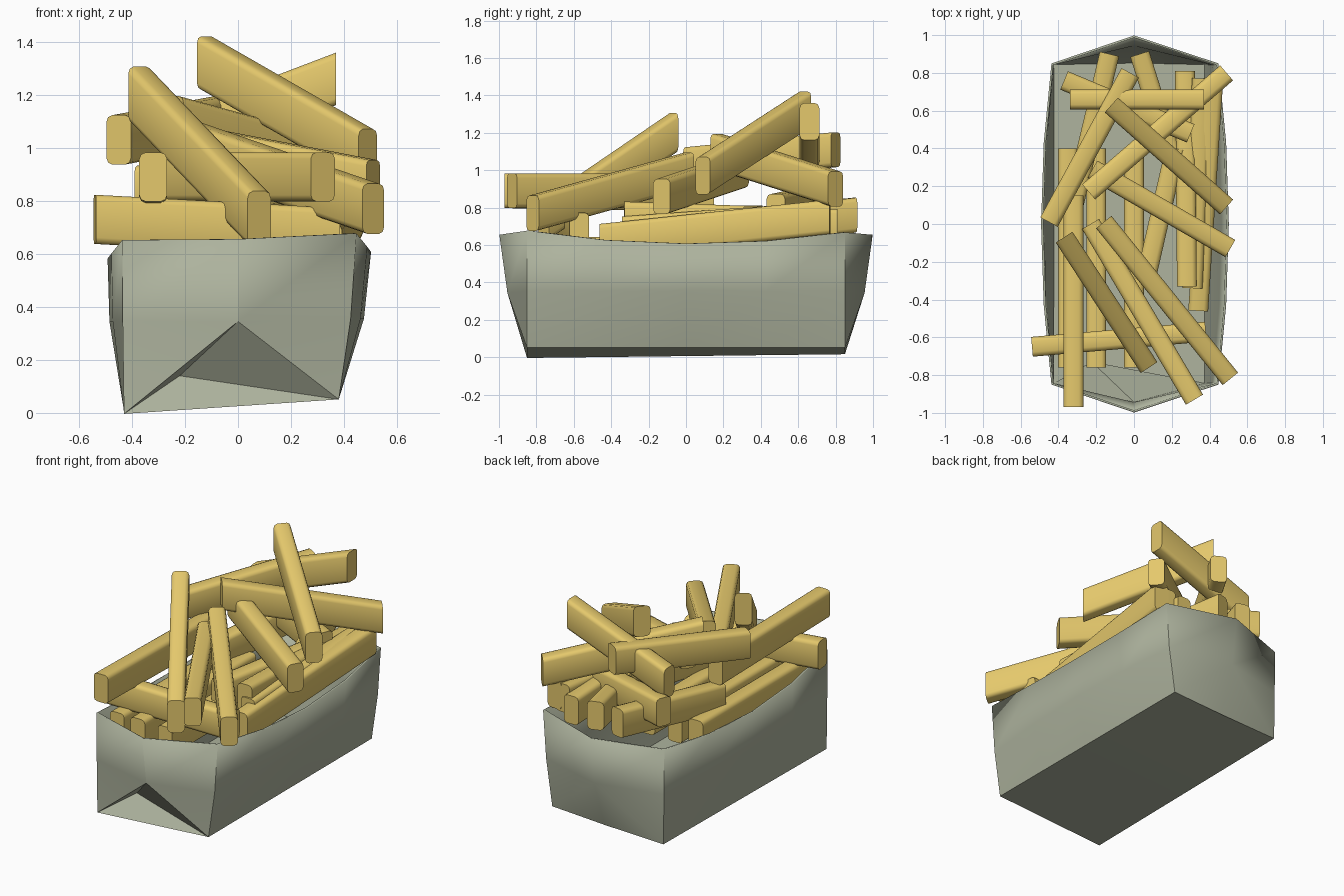
import bpy, bmesh, math
from mathutils import Vector, Matrix

if "Cube" in bpy.data.objects:
    bpy.data.objects.remove(bpy.data.objects["Cube"])


def material(name, color):
    m = bpy.data.materials.new(name)
    m.diffuse_color = color
    m.use_nodes = True
    m.node_tree.nodes["Principled BSDF"].inputs["Base Color"].default_value = m.diffuse_color
    return m


paper = material("paper", (0.42, 0.45, 0.34, 1))
potato = material("potato", (0.78, 0.58, 0.15, 1))


def finish(bm, name, mat, angle):
    bmesh.ops.recalc_face_normals(bm, faces=bm.faces)
    me = bpy.data.meshes.new(name)
    bm.to_mesh(me)
    bm.free()
    me.materials.append(mat)
    ob = bpy.data.objects.new(name, me)
    bpy.context.collection.objects.link(ob)
    bpy.context.view_layer.objects.active = ob
    ob.select_set(True)
    bpy.ops.object.shade_smooth_by_angle(angle=math.radians(angle))
    ob.select_set(False)
    return ob


# Folded paper tray: three rings, pointed at both ends
YS = [-0.85, -0.43, 0, 0.43, 0.85]


def ring(bm, xl, xr, bulge, tip, height):
    pts = [(0, -tip)]
    pts += [(xr + bulge * (1 - (y / 0.85) ** 2), y) for y in YS]
    pts += [(0, tip)]
    pts += [(-xl - bulge * (1 - (y / 0.85) ** 2), y) for y in reversed(YS)]
    return [bm.verts.new((x, y, height(x, y))) for x, y in pts]


def floor_z(x, y):
    return 0.03 + 0.022 * x / 0.4 + 0.01 * y / 0.85 * (x < 0)


def rim_z(x, y):
    if abs(x) < 0.1:
        return 0.655
    return 0.582 + 0.065 * ((y - 0.03) / 0.85) ** 2 + 0.025 * (x > 0)


bm = bmesh.new()
bottom = ring(bm, 0.43, 0.38, 0.0, 0.85, floor_z)
middle = ring(bm, 0.435, 0.425, 0.05, 0.955, lambda x, y: 0.345 + 0.01 * (x > 0))
top = ring(bm, 0.437, 0.447, 0.055, 0.998, rim_z)
bottom[0].co = (-0.22, -0.74, 0.14)   # front gusset is pushed inwards
n = len(bottom)
for i in range(n):
    j = (i + 1) % n
    bm.faces.new((middle[i], middle[j], top[j], top[i]))
    # gusset folds run from the tip down to the bottom corners
    if i in (0, 6):
        bm.faces.new((middle[i], bottom[j], middle[j]))
        bm.faces.new((middle[i], bottom[i], bottom[j]))
    elif j in (0, 6):
        bm.faces.new((middle[j], middle[i], bottom[i]))
        bm.faces.new((middle[j], bottom[i], bottom[j]))
    else:
        bm.faces.new((bottom[i], bottom[j], middle[j], middle[i]))
# tray floor
bm.faces.new((bottom[0], bottom[1], bottom[11]))
bm.faces.new((bottom[5], bottom[6], bottom[7]))
for k in range(1, 5):
    bm.faces.new((bottom[k], bottom[k + 1], bottom[11 - k], bottom[12 - k]))
tray = finish(bm, "paper_tray", paper, 25)
sol = tray.modifiers.new("thickness", 'SOLIDIFY')
sol.thickness = 0.012
sol.offset = -1


# Fry: rectangular stick with softened edges, ends cut upright
def fry(name, a, b, w=0.105, h=0.185):
    a, b = Vector(a), Vector(b)
    d = (b - a).normalized()
    side = d.cross(Vector((0, 0, 1))).normalized()
    up = side.cross(d)
    slope = d.z / math.hypot(d.x, d.y)
    length = (b - a).length
    bm = bmesh.new()
    bmesh.ops.create_cube(bm, size=1)
    for v in bm.verts:
        z = v.co.z * h
        v.co = (v.co.x * w, v.co.y * length + z * slope, z)
    edges = [e for e in bm.edges
             if (e.verts[0].co - e.verts[1].co).length > length * 0.9]
    bmesh.ops.bevel(bm, geom=edges, offset=0.024, segments=2, affect='EDGES', profile=0.5)
    rot = Matrix((side, d, up)).transposed().to_4x4()
    bm.transform(Matrix.Translation((a + b) / 2) @ rot)
    return finish(bm, name, potato, 50)


# Upper heap, read end to end
heap = [
    ((-0.32, -0.97, 0.89), (-0.32, 0.15, 0.87)),
    ((-0.54, -0.65, 0.73), (0.38, -0.57, 0.68)),
    ((-0.16, 0.01, 1.00), (0.51, -0.82, 0.77)),
    ((-0.23, 0.00, 0.89), (0.32, -0.93, 0.89)),
    ((-0.37, -0.07, 1.20), (0.08, -0.76, 0.73)),
    ((-0.12, 0.63, 1.32), (0.49, 0.09, 0.97)),
    ((-0.34, 0.66, 0.99), (0.37, 0.66, 1.26)),
    ((-0.45, 0.01, 1.03), (-0.02, 0.80, 1.11)),
    ((-0.24, 0.17, 1.10), (0.49, 0.80, 0.90)),
    ((-0.22, 0.29, 1.00), (0.51, -0.13, 0.86)),
    ((-0.37, 0.76, 0.84), (0.30, 0.48, 0.78)),
    ((-0.13, 0.90, 0.76), (-0.32, 0.10, 0.68)),
    ((0.03, 0.90, 0.76), (0.25, 0.20, 0.68)),
    ((0.27, 0.81, 0.70), (0.28, -0.33, 0.74)),
    ((0.36, 0.77, 0.74), (0.31, -0.34, 0.66)),
    ((0.42, 0.77, 0.75), (0.34, -0.46, 0.62)),
    ((0.22, 0.40, 0.72), (0.06, -0.30, 0.70)),
]
for i, (a, b) in enumerate(heap):
    fry(f"heap_fry_{i + 1}", a, b)

# Parallel layer lying inside the tray
for i, x in enumerate((-0.35, -0.20, 0.0)):
    fry(f"inner_fry_{i + 1}", (x, -0.76, 0.55), (x, 0.40, 0.55))
